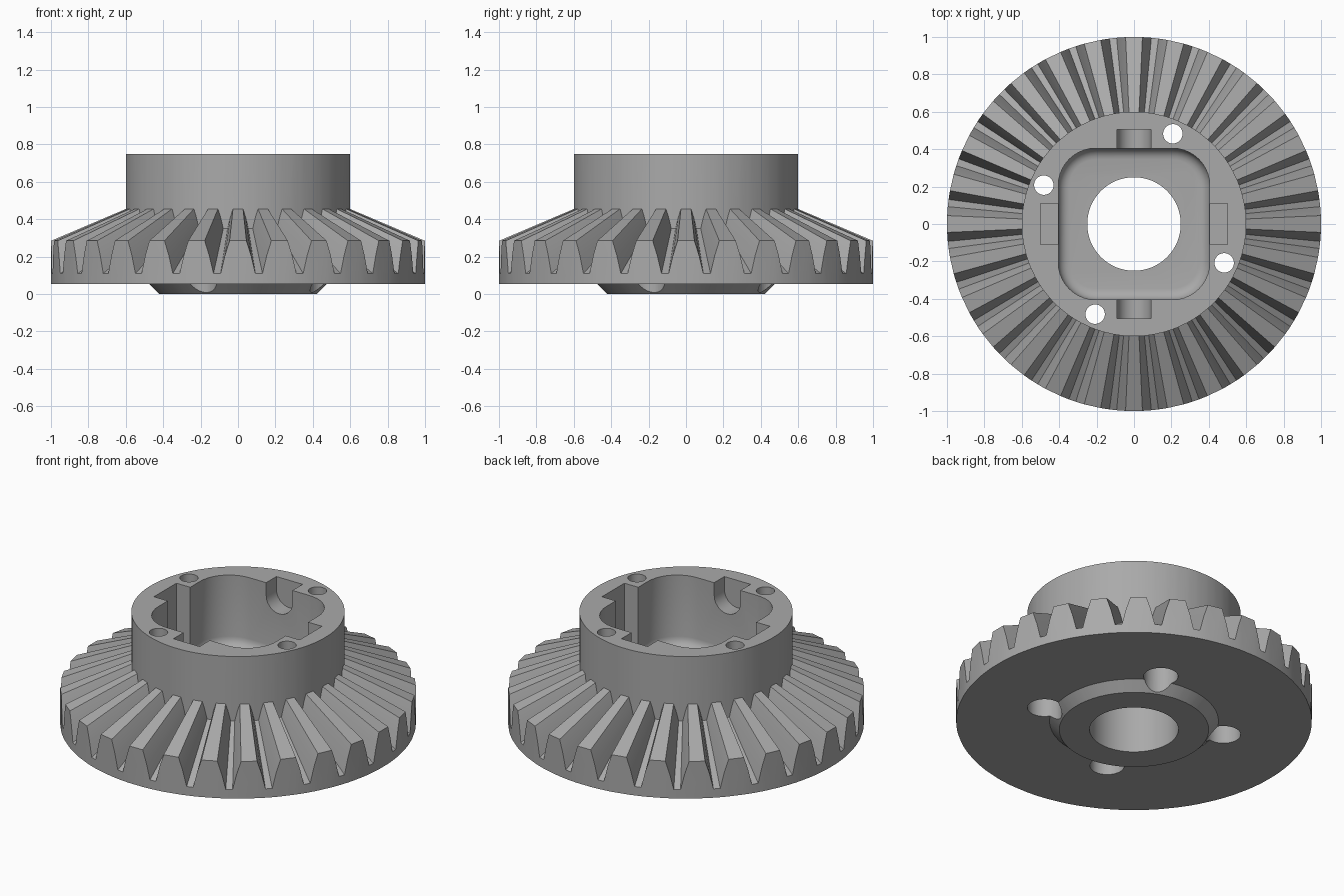
import bpy, bmesh
from math import cos, sin, pi
from mathutils import Matrix

cube = bpy.data.objects.get("Cube")
if cube:
    bpy.data.objects.remove(cube, do_unlink=True)

TEETH = 28
HUB_R, TOP_Z, BASE_Z = 0.6, 0.75, 0.055

steel = bpy.data.materials.new("grey_steel")
steel.use_nodes = True
steel.diffuse_color = (0.4, 0.4, 0.4, 1)
steel.node_tree.nodes["Principled BSDF"].inputs["Base Color"].default_value = (0.4, 0.4, 0.4, 1)


def add_object(name, bm):
    bmesh.ops.recalc_face_normals(bm, faces=bm.faces)
    mesh = bpy.data.meshes.new(name)
    bm.to_mesh(mesh)
    bm.free()
    mesh.materials.append(steel)
    obj = bpy.data.objects.new(name, mesh)
    bpy.context.collection.objects.link(obj)
    return obj


# Gear body: rings of vertices joined into a closed solid with radial teeth
half_tooth = [(0.093, 0), (0.07, 0.55), (0.045, 1)]
outline = [(-a, h) for a, h in half_tooth] + [(a, h) for a, h in reversed(half_tooth)]
samples = [(2 * pi * t / TEETH + a, h) for t in range(TEETH) for a, h in outline]
rings = [  # radius, root height, tooth height
    (0.42, 0, 0), (0.475, BASE_Z, 0), (1, BASE_Z, 0),
    (1, 0.11, 0.175), (HUB_R, 0.35, 0.105), (HUB_R, TOP_Z, 0),
]
bm = bmesh.new()
loops = [[bm.verts.new((r * cos(a), r * sin(a), z + dz * h)) for a, h in samples]
         for r, z, dz in rings]
n = len(samples)
for low, high in zip(loops, loops[1:]):
    for i in range(n):
        j = (i + 1) % n
        bm.faces.new((low[i], low[j], high[j], high[i]))
bm.faces.new(loops[0])
bm.faces.new(loops[-1])
gear = add_object("bevel_gear", bm)


def cylinder_cutter(name, x, y, radius, z0, z1, sides=40):
    bm = bmesh.new()
    bmesh.ops.create_cone(bm, cap_ends=True, segments=sides, radius1=radius, radius2=radius,
                          depth=z1 - z0, matrix=Matrix.Translation((x, y, (z0 + z1) / 2)))
    return add_object(name, bm)


def box(sx, sy, z0, z1):
    bm = bmesh.new()
    bmesh.ops.create_cube(bm, size=1, matrix=Matrix.Translation((0, 0, (z0 + z1) / 2))
                          @ Matrix.Diagonal((sx, sy, z1 - z0, 1)))
    return bm


def upright(edge):
    a, b = edge.verts
    return abs(a.co.z - b.co.z) > 0.1


cutters = []

# Rounded square pocket with a filleted floor
FLOOR = 0.31
bm = box(0.81, 0.81, FLOOR, 1)
bmesh.ops.bevel(bm, geom=[e for e in bm.edges if upright(e)], offset=0.2,
                segments=10, profile=0.5, affect='EDGES')
bmesh.ops.bevel(bm, geom=[e for e in bm.edges if all(v.co.z < FLOOR + 0.01 for v in e.verts)],
                offset=0.06, segments=5, profile=0.5, affect='EDGES')
cutters.append(add_object("pocket_cutter", bm))

# Deep rectangular slot across x
cutters.append(add_object("slot_cutter", box(1.0, 0.22, 0.37, 1)))

# Round bottomed notch across y, a U profile pushed along the axis
bm = bmesh.new()
profile = [(0.09, 1), (-0.09, 1)] + [(-0.09 * cos(pi * k / 12), 0.67 - 0.09 * sin(pi * k / 12))
                                     for k in range(13)]
face = bm.faces.new([bm.verts.new((x, -0.505, z)) for x, z in profile])
pushed = bmesh.ops.extrude_face_region(bm, geom=[face])["geom"]
bmesh.ops.translate(bm, vec=(0, 1.01, 0),
                    verts=[v for v in pushed if isinstance(v, bmesh.types.BMVert)])
cutters.append(add_object("notch_cutter", bm))

# Shaft bore, and four bolt holes with wide recesses underneath
cutters.append(cylinder_cutter("bore_cutter", 0, 0, 0.25, -1, 1, 64))
for k in range(4):
    a = 1.164 + k * pi / 2
    x, y = 0.525 * cos(a), 0.525 * sin(a)
    cutters.append(cylinder_cutter("bolt_cutter", x, y, 0.052, -1, 1, 32))
    cutters.append(cylinder_cutter("recess_cutter", x, y, 0.097, -1, 0.25))

bpy.ops.object.select_all(action='DESELECT')
gear.select_set(True)
bpy.context.view_layer.objects.active = gear
for cutter in cutters:
    mod = gear.modifiers.new("cut", 'BOOLEAN')
    mod.operation = 'DIFFERENCE'
    mod.solver = 'EXACT'
    mod.object = cutter
    bpy.ops.object.modifier_apply(modifier=mod.name)
    bpy.data.objects.remove(cutter, do_unlink=True)

bpy.ops.object.shade_smooth_by_angle(angle=0.35)
